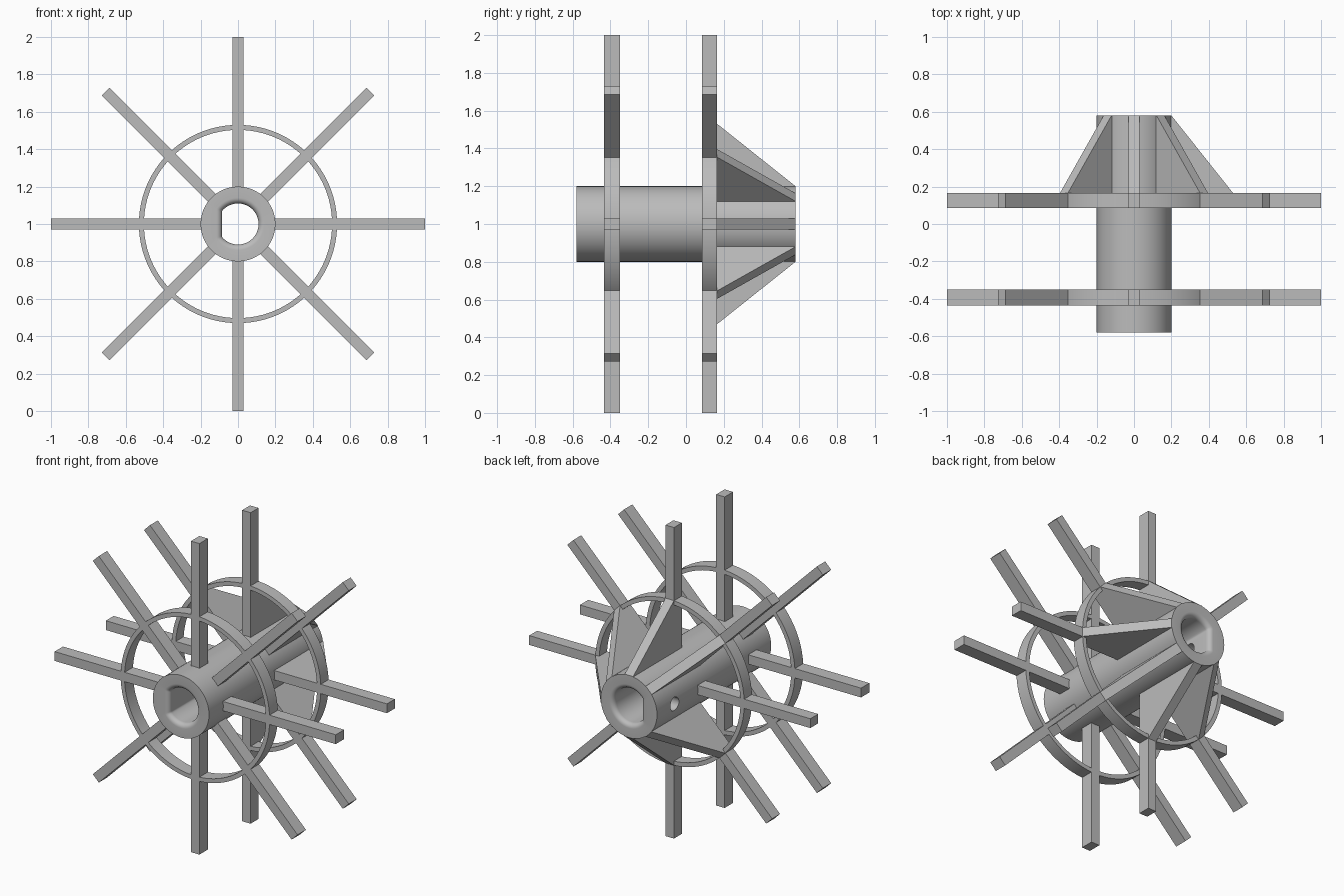
import bpy, bmesh, math
from mathutils import Matrix

if "Cube" in bpy.data.objects:
    bpy.data.objects.remove(bpy.data.objects["Cube"])

CZ = 1.0                       # axle height
HUB_R, HUB_Y = 0.2, 0.58       # hub radius and half length
BORE_R, FLAT_X, FILLET = 0.11, 0.085, 0.03
RING_IN, RING_OUT = 0.503, 0.53
BAR = 0.06                     # spoke and gusset thickness
LAYERS = {"front": (-0.435, -0.35), "rear": (0.085, 0.165)}

grey = bpy.data.materials.new("grey plastic")
grey.diffuse_color = (0.5, 0.5, 0.5, 1)
grey.use_nodes = True
grey.node_tree.nodes["Principled BSDF"].inputs["Base Color"].default_value = grey.diffuse_color


def finish(name, bm, smooth=False):
    bmesh.ops.recalc_face_normals(bm, faces=bm.faces)
    me = bpy.data.meshes.new(name)
    bm.to_mesh(me)
    bm.free()
    me.materials.append(grey)
    ob = bpy.data.objects.new(name, me)
    bpy.context.collection.objects.link(ob)
    if smooth:
        shade(ob)
    return ob


def shade(ob):
    bpy.ops.object.select_all(action='DESELECT')
    ob.select_set(True)
    bpy.context.view_layer.objects.active = ob
    bpy.ops.object.shade_smooth_by_angle(angle=math.radians(30))


def revolve(name, profile, n, flat=False):
    """Turn a closed (radius, y) profile around the axle; flat trims the bore to a D."""
    bm = bmesh.new()
    loops = []
    for r, y in profile:
        loop = []
        for i in range(n):
            a = 2 * math.pi * i / n
            x = r * math.cos(a)
            if flat and r < HUB_R - 0.01:
                x = max(x, -(FLAT_X + r - BORE_R))
            loop.append(bm.verts.new((x, y, CZ + r * math.sin(a))))
        loops.append(loop)
    for k, a in enumerate(loops):
        b = loops[(k + 1) % len(loops)]
        for i in range(n):
            j = (i + 1) % n
            bm.faces.new((a[i], a[j], b[j], b[i]))
    return finish(name, bm, smooth=not flat)


def radial_plate(name, outline, angle):
    """Extrude an (radius, y) outline to bar thickness and swing it round the axle."""
    bm = bmesh.new()
    lo, hi = [[bm.verts.new((r, y, s * BAR / 2)) for r, y in outline] for s in (-1, 1)]
    bm.faces.new(lo)
    bm.faces.new(hi)
    for i in range(len(lo)):
        j = (i + 1) % len(lo)
        bm.faces.new((lo[i], lo[j], hi[j], hi[i]))
    turn = Matrix.Translation((0, 0, CZ)) @ Matrix.Rotation(-angle, 4, 'Y')
    bmesh.ops.transform(bm, matrix=turn, verts=bm.verts)
    return finish(name, bm)


# Hub with a D-shaped bore and rounded mouths
mouth = [(BORE_R + FILLET * (1 - math.cos(t)), HUB_Y - FILLET * (1 - math.sin(t)))
         for t in [math.pi / 2 * k / 6 for k in range(7)]]
profile = [(HUB_R, -HUB_Y), (HUB_R, HUB_Y)] + mouth[::-1] + [(r, -y) for r, y in mouth]
hub = revolve("hub", profile, 96, flat=True)

# Set-screw hole through one wall of the hub
bm = bmesh.new()
bmesh.ops.create_cone(bm, cap_ends=True, segments=32, radius1=0.043, radius2=0.043, depth=0.25,
                      matrix=Matrix.Translation((-0.165, 0.4, CZ)) @ Matrix.Rotation(math.pi / 2, 4, 'Y'))
cutter = finish("screw_hole_cutter", bm)
cutter.hide_render = True
cutter.hide_set(True)
mod = hub.modifiers.new("screw hole", 'BOOLEAN')
mod.operation = 'DIFFERENCE'
mod.solver = 'EXACT'
mod.object = cutter
bpy.context.view_layer.objects.active = hub
bpy.ops.object.modifier_apply(modifier=mod.name)
bpy.data.objects.remove(cutter)
shade(hub)

# Two wheels: a thin ring and eight spokes each
for layer, (y0, y1) in LAYERS.items():
    revolve(layer + "_ring", [(RING_IN, y0), (RING_OUT, y0), (RING_OUT, y1), (RING_IN, y1)], 96)
    for i in range(8):
        radial_plate(f"{layer}_spoke_{i + 1}", [(0.18, y0), (1, y0), (1, y1), (0.18, y1)],
                     i * math.pi / 4)

# Sloping gussets behind the rear wheel, leaving the screw-hole side open
y1 = LAYERS["rear"][1]
for i in range(8):
    if i != 4:
        radial_plate(f"gusset_{i + 1}", [(0.18, y1), (RING_OUT, y1), (HUB_R, HUB_Y), (0.18, HUB_Y)],
                     i * math.pi / 4)
